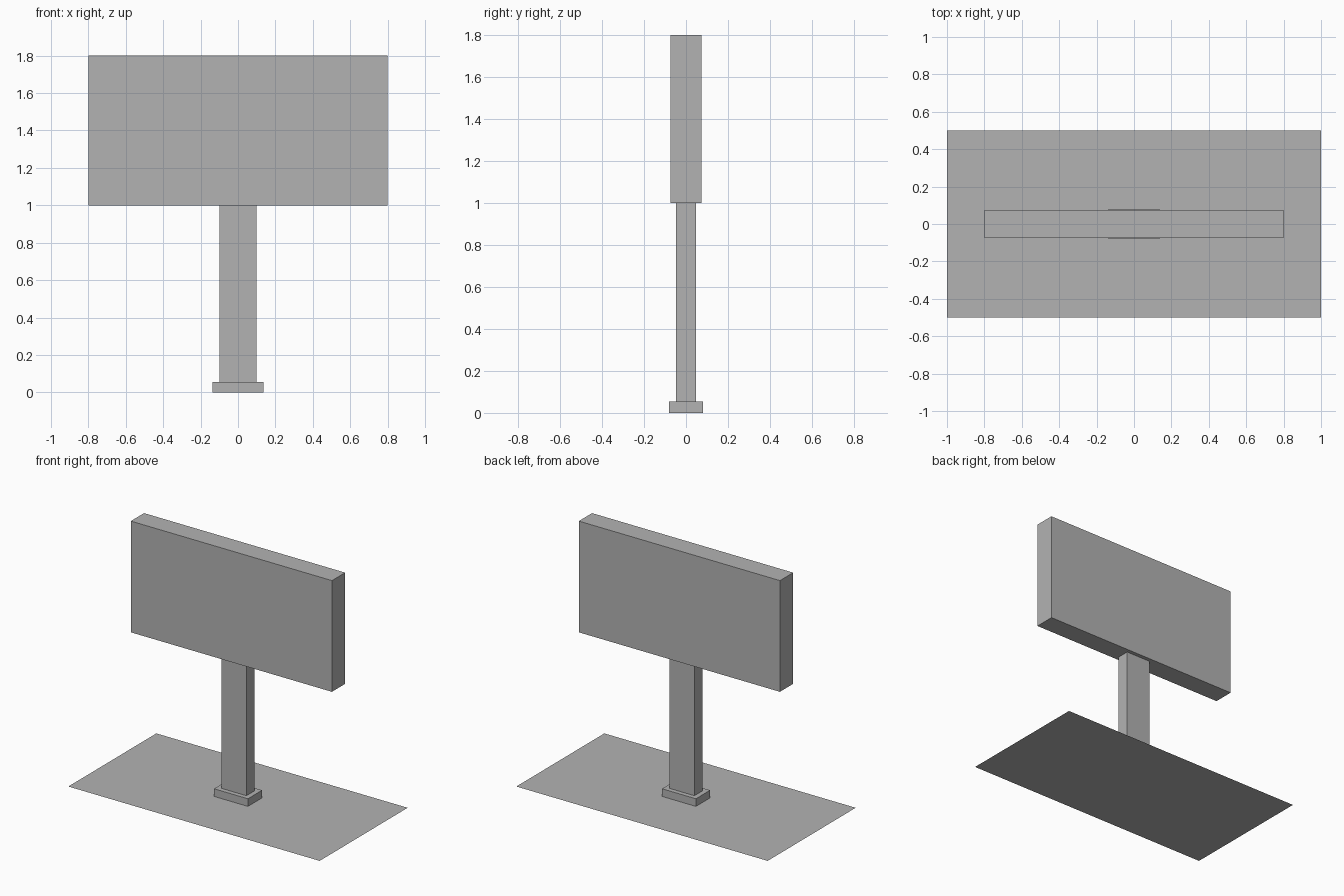
import bpy

if "Cube" in bpy.data.objects:
    bpy.data.objects.remove(bpy.data.objects["Cube"])

grey = bpy.data.materials.new("plain grey")
grey.diffuse_color = (0.45, 0.45, 0.45, 1.0)
grey.use_nodes = True
grey.node_tree.nodes["Principled BSDF"].inputs["Base Color"].default_value = grey.diffuse_color


def box(name, width, depth, z0, z1):
    """Box centred on x and y, spanning z0 to z1."""
    bpy.ops.mesh.primitive_cube_add(size=1, location=(0, 0, (z0 + z1) / 2))
    ob = bpy.context.object
    ob.name = name
    ob.scale = (width, depth, z1 - z0)
    bpy.ops.object.transform_apply(location=False, rotation=False, scale=True)
    ob.data.materials.append(grey)
    return ob


# Thin ground sheet
bpy.ops.mesh.primitive_plane_add(size=1)
sheet = bpy.context.object
sheet.name = "ground_sheet"
sheet.scale = (2.0, 1.0, 1.0)
bpy.ops.object.transform_apply(location=False, rotation=False, scale=True)
sheet.data.materials.append(grey)

# Foot, post and sign board
box("post_foot", 0.27, 0.16, 0.0, 0.055)
box("post", 0.20, 0.094, 0.0, 1.0)
box("sign_board", 1.60, 0.15, 1.0, 1.8)
